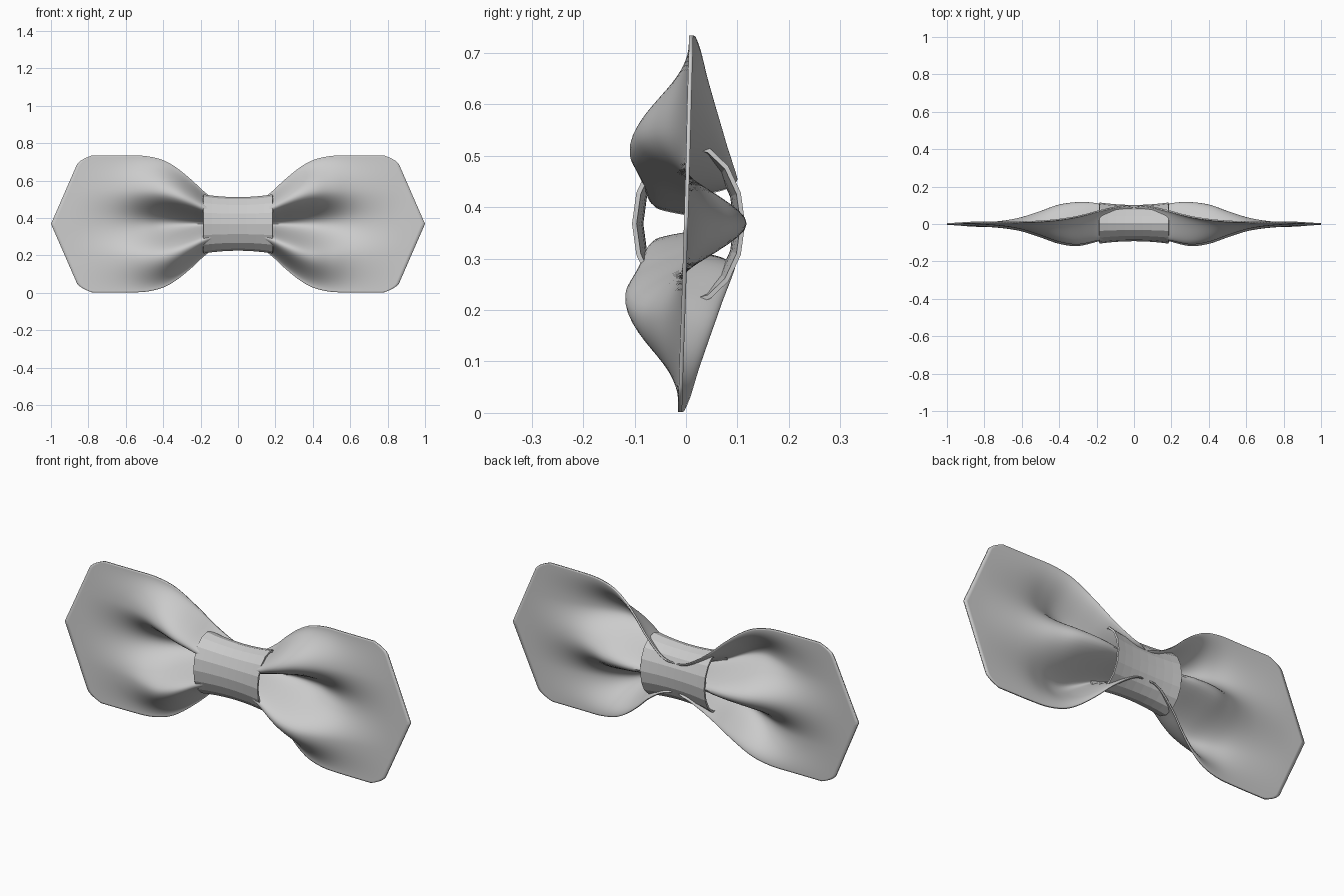
import bpy, bmesh, math

if "Cube" in bpy.data.objects:
    bpy.data.objects.remove(bpy.data.objects["Cube"])

ZC = 0.368  # height of the bow's centre line


def curve(points):
    """Smooth cubic interpolation through (x, value) pairs."""
    xs, vs = zip(*points)
    n = len(xs)
    slopes = []
    for i in range(n):
        a, b = max(i - 1, 0), min(i + 1, n - 1)
        slopes.append((vs[b] - vs[a]) / (xs[b] - xs[a]))
    slopes[-1] = 0

    def value(x):
        x = min(max(x, xs[0]), xs[-1])
        i = max(k for k in range(n - 1) if xs[k] <= x)
        w = xs[i + 1] - xs[i]
        t = (x - xs[i]) / w
        return ((2*t**3 - 3*t*t + 1) * vs[i] + (t**3 - 2*t*t + t) * w * slopes[i]
                + (3*t*t - 2*t**3) * vs[i + 1] + (t**3 - t*t) * w * slopes[i + 1])
    return value


# How the cloth changes from the knot to the tip
half_height = curve([(0, .075), (.08, .10), (.18, .17), (.25, .235), (.33, .30),
                     (.4, .34), (.49, .362), (.58, .366), (1, .366)])
fold_back = curve([(0, .08), (.18, .105), (.28, .114), (.4, .10), (.5, .065),
                   (.6, .033), (.7, .014), (.85, .002), (1, 0)])
bulge_front = curve([(0, .06), (.18, .085), (.3, .11), (.4, .097), (.5, .062),
                     (.6, .03), (.7, .013), (.85, .002), (1, 0)])
edge_back = curve([(0, .078), (.05, .094), (.18, .066), (.25, .045), (.33, .025),
                   (.45, .008), (.6, 0), (1, 0)])


def grid_object(name, rows, closed=False):
    bm = bmesh.new()
    vs = [[bm.verts.new(p) for p in r] for r in rows]
    m = len(rows[0])
    for a, b in zip(vs, vs[1:]):
        for j in range(m if closed else m - 1):
            k = (j + 1) % m
            bm.faces.new((a[j], b[j], b[k], a[k]))
    bmesh.ops.recalc_face_normals(bm, faces=bm.faces)
    mesh = bpy.data.meshes.new(name)
    bm.to_mesh(mesh)
    bm.free()
    ob = bpy.data.objects.new(name, mesh)
    bpy.context.collection.objects.link(ob)
    return ob


def cloth_point(side, s, t):
    a = abs(t)
    # pointed outer end with rounded corners
    x_end = 1 - .16 * a - .06 * (max(a - .86, 0) / .14) ** 2
    x = x_end * s
    z = half_height(x) * t
    peak = fold_back(x) if a < .5 else edge_back(x)
    front = -bulge_front(x)
    y = (peak + front) / 2 + (peak - front) / 2 * math.cos(2 * math.pi * a)
    return (side * x, y + .03 * z, ZC + z)


# Pleated cloth wings
for name, side in (("left_wing", -1), ("right_wing", 1)):
    rows = [[cloth_point(side, i / 48, math.sin(math.pi / 2 * j / 32) * .4 + .6 * j / 32)
             for j in range(-32, 33)] for i in range(49)]
    wing = grid_object(name, rows)
    mod = wing.modifiers.new("thickness", 'SOLIDIFY')
    mod.thickness, mod.offset = .008, 0
    bpy.context.view_layer.objects.active = wing
    wing.select_set(True)
    bpy.ops.object.shade_smooth_by_angle(angle=math.radians(40))
    wing.select_set(False)

# Waisted knot band around the centre
rows = []
for i in range(-4, 5):
    f = (i / 4) ** 2
    ry, rz = .097 + .013 * f, .143 + .015 * f
    rows.append([(.185 * i / 4, .005 + ry * math.cos(math.tau * k / 16),
                  ZC + rz * math.sin(math.tau * k / 16)) for k in range(16)])
knot = grid_object("knot_band", rows, closed=True)
mod = knot.modifiers.new("thickness", 'SOLIDIFY')
mod.thickness, mod.offset = .009, -1
